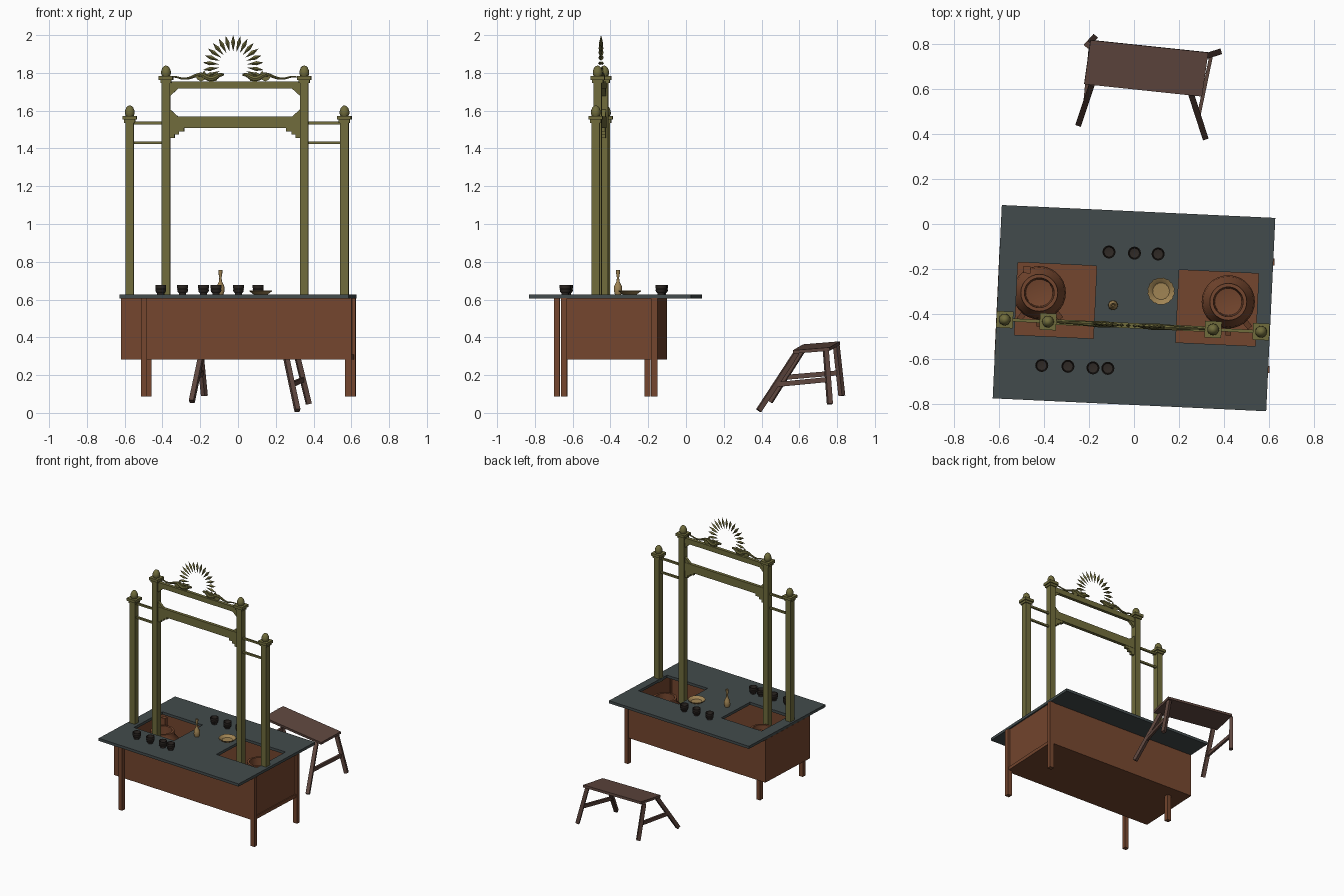
import bpy, bmesh, math
from mathutils import Matrix, Vector

if "Cube" in bpy.data.objects:
    bpy.data.objects.remove(bpy.data.objects["Cube"])


def material(name, rgb):
    m = bpy.data.materials.new(name)
    lin = [((c / 255 + 0.055) / 1.055) ** 2.4 for c in rgb]
    m.diffuse_color = (*lin, 1)
    m.use_nodes = True
    m.node_tree.nodes["Principled BSDF"].inputs["Base Color"].default_value = m.diffuse_color
    return m


OLIVE = material("olive paint", (112, 108, 60))
BROWN = material("red brown wood", (116, 70, 46))
SLATE = material("slate top", (66, 75, 76))
DARK = material("dark glaze", (48, 42, 38))
TAN = material("tan ceramic", (160, 132, 84))
STOOL = material("stool wood", (94, 70, 62))

# the table and its frame are turned slightly on the ground
TABLE = Matrix.Translation((0, -0.373, 0)) @ Matrix.Rotation(math.radians(-2.7), 4, 'Z')
WORLD = Matrix.Identity(4)


def finish(name, bm, mat, mtx=WORLD, smooth=False):
    bmesh.ops.recalc_face_normals(bm, faces=bm.faces)
    me = bpy.data.meshes.new(name)
    bm.to_mesh(me)
    bm.free()
    me.materials.append(mat)
    ob = bpy.data.objects.new(name, me)
    bpy.context.collection.objects.link(ob)
    ob.matrix_world = mtx
    if smooth:
        bpy.ops.object.select_all(action='DESELECT')
        ob.select_set(True)
        bpy.context.view_layer.objects.active = ob
        bpy.ops.object.shade_smooth_by_angle(angle=math.radians(40))
    return ob


def add_box(bm, x0, x1, y0, y1, z0, z1):
    m = Matrix.Translation(((x0 + x1) / 2, (y0 + y1) / 2, (z0 + z1) / 2)) @ \
        Matrix.Diagonal((x1 - x0, y1 - y0, z1 - z0, 1))
    bmesh.ops.create_cube(bm, size=1, matrix=m)


def boxes(name, mat, dims, mtx=TABLE):
    bm = bmesh.new()
    for d in dims:
        add_box(bm, *d)
    return finish(name, bm, mat, mtx)


def prism(name, mat, pts, y, t, mtx=TABLE):
    """Extrude an x-z outline to thickness t."""
    bm = bmesh.new()
    f = bm.faces.new([bm.verts.new((x, y - t / 2, z)) for x, z in pts])
    r = bmesh.ops.extrude_face_region(bm, geom=[f])
    bmesh.ops.translate(bm, vec=(0, t, 0), verts=[v for v in r['geom'] if isinstance(v, bmesh.types.BMVert)])
    return finish(name, bm, mat, mtx)


def lathe(name, mat, profile, loc, n=20, mtx=WORLD, wave=0):
    bm = bmesh.new()
    rings = []
    for r, z in profile:
        if r == 0:
            rings.append([bm.verts.new((0, 0, z))] * n)
        else:
            rings.append([bm.verts.new(((r + wave * r * (i % 2)) * math.cos(i * math.tau / n),
                                        (r + wave * r * (i % 2)) * math.sin(i * math.tau / n), z))
                          for i in range(n)])
    for a, b in zip(rings, rings[1:]):
        for i in range(n):
            vs = list(dict.fromkeys([a[i], a[(i + 1) % n], b[(i + 1) % n], b[i]]))
            if len(vs) > 2:
                bm.faces.new(vs)
    return finish(name, bm, mat, mtx @ Matrix.Translation(loc), True)


def stick(bm, a, b, w, d):
    a, b = Vector(a), Vector(b)
    m = Matrix.Translation((a + b) / 2) @ (b - a).to_track_quat('Z', 'Y').to_matrix().to_4x4() @ \
        Matrix.Diagonal((w, d, (b - a).length, 1))
    bmesh.ops.create_cube(bm, size=1, matrix=m)


# table top with two wells
xs, ys = [-0.607, -0.524, -0.174, 0.192, 0.545, 0.607], [-0.429, -0.143, 0.179, 0.429]
bm = bmesh.new()
grid = [[bm.verts.new((x, y, 0.626)) for y in ys] for x in xs]
for i in range(5):
    for j in range(3):
        if (i, j) not in ((1, 1), (3, 1)):
            bm.faces.new((grid[i][j], grid[i + 1][j], grid[i + 1][j + 1], grid[i][j + 1]))
r = bmesh.ops.extrude_face_region(bm, geom=bm.faces[:])
bmesh.ops.translate(bm, vec=(0, 0, -0.02), verts=[v for v in r['geom'] if isinstance(v, bmesh.types.BMVert)])
finish("table_top", bm, SLATE, TABLE)

# hollow cabinet under the top
boxes("cabinet", BROWN, [
    (-0.608, 0.600, -0.255, -0.243, 0.283, 0.606), (-0.608, 0.600, 0.233, 0.245, 0.283, 0.606),
    (-0.608, -0.596, -0.243, 0.233, 0.283, 0.606), (0.585, 0.597, -0.243, 0.233, 0.283, 0.606),
    (-0.596, 0.585, -0.243, 0.233, 0.283, 0.295), (0.59, 0.604, -0.23, 0.22, 0.283, 0.308)])
for nm, x0, x1, y0, y1 in (("front_right_leg", 0.580, 0.613, -0.259, -0.228), ("back_right_leg", 0.580, 0.613, 0.218, 0.250),
                           ("front_left_leg", -0.498, -0.466, -0.349, -0.318), ("back_left_leg", -0.498, -0.466, 0.132, 0.163)):
    boxes(nm, BROWN, [(x0, x1, y0, y1, 0.087, 0.607)])

# clay stoves in the wells
for side, cx, cy in (("left", -0.42, -0.305), ("right", 0.418, -0.345)):
    lathe(side + "_stove", BROWN, [(0, 0.296), (0.085, 0.296), (0.10, 0.36), (0.118, 0.46), (0.112, 0.50), (0.085, 0.53),
                                   (0.082, 0.565), (0.066, 0.565), (0.064, 0.50), (0.06, 0.42), (0, 0.41)], (cx, cy, 0), 28)
    bm = bmesh.new()
    for deg in (-127, -90, -50):
        a = math.radians(deg)
        d = Vector((math.cos(a), math.sin(a), 0))
        c = Vector((cx, cy, 0))
        stick(bm, c + d * 0.09 + Vector((0, 0, 0.44)), c + d * 0.145 + Vector((0, 0, 0.42)), 0.025, 0.03)
    finish(side + "_stove_lugs", bm, BROWN)

# posts with caps and domes
Y = -0.078
posts = (("outer_left", -0.570, 1.548, 0.60), ("inner_left", -0.378, 1.759, 0.295),
         ("inner_right", 0.355, 1.759, 0.295), ("outer_right", 0.568, 1.548, 0.60))
for nm, x, z, z0 in posts:
    boxes(nm + "_post", OLIVE, [(x - .022, x + .022, Y - .022, Y + .022, z0, z),
                                (x - .029, x + .029, Y - .029, Y + .029, z - .012, z + .004),
                                (x - .037, x + .037, Y - .037, Y + .037, z + .004, z + .024)])
    lathe(nm + "_dome", OLIVE, [(0, 0), (.021, 0), (.026, .012), (.0255, .026), (.019, .044), (.01, .053), (0, .056)],
          (x, Y, z + .024), 16, TABLE)

# rails, beams, corner blocks and stepped brackets
for nm, x0, x1 in (("left", -0.57, -0.378), ("right", 0.355, 0.568)):
    boxes(nm + "_rails", OLIVE, [(x0, x1, Y - .007, Y + .007, z - .007, z + .007) for z in (1.43, 1.535)])
MID = -0.0115
boxes("upper_beam", OLIVE, [(-0.36, 0.337, Y - .012, Y + .012, 1.717, 1.755)])
boxes("lower_beam", OLIVE, [(-0.36, 0.337, Y - .012, Y + .012, 1.508, 1.568)])
for nm, s in (("left", -1), ("right", 1)):
    e = MID + s * 0.348
    for lv, z, dz in (("top", 1.72, -0.045), ("bottom", 1.565, 0.045)):
        prism(f"{nm}_{lv}_corner", OLIVE, [(e, z), (e - s * .05, z), (e, z + dz)], Y, 0.02)
    step = [(0, 1.51), (.078, 1.51), (.078, 1.49), (.05, 1.49), (.05, 1.474), (.028, 1.474), (.028, 1.456), (0, 1.456)]
    prism(nm + "_bracket", OLIVE, [(e - s * x, z) for x, z in step], Y, 0.02)

# serpents on the crest: tapered tubes with fins
SUN = -0.022
for nm, s in (("left", -1), ("right", 1)):
    cu = bpy.data.curves.new(nm, 'CURVE')
    cu.dimensions, cu.bevel_depth, cu.bevel_resolution, cu.use_fill_caps = '3D', 0.011, 2, True
    path = [(.34, 1.778, .3), (.31, 1.782, .4), (.27, 1.768, .5), (.23, 1.772, .6), (.195, 1.788, .8), (.165, 1.792, 1.1),
            (.14, 1.775, 1.3), (.115, 1.768, 1.4), (.09, 1.778, 1.2), (.07, 1.792, .9), (.05, 1.79, .6)]
    sp = cu.splines.new('NURBS')
    sp.points.add(len(path) - 1)
    sp.use_endpoint_u, sp.order_u = True, 3
    for p, (x, z, rad) in zip(sp.points, path):
        p.co, p.radius = (SUN + s * x, Y, z, 1), rad
    tmp = bpy.data.objects.new(nm, cu)
    bpy.context.collection.objects.link(tmp)
    me = bpy.data.meshes.new_from_object(tmp.evaluated_get(bpy.context.evaluated_depsgraph_get()))
    bpy.data.objects.remove(tmp)
    bm = bmesh.new()
    bm.from_mesh(me)
    bpy.data.meshes.remove(me)
    finish(nm + "_serpent", bm, OLIVE, TABLE, True)
    fins = [(.19, 1.765), (.20, 1.785), (.165, 1.79), (.155, 1.812), (.14, 1.793), (.12, 1.805), (.11, 1.787),
            (.085, 1.805), (.075, 1.787), (.09, 1.758), (.12, 1.753), (.15, 1.765), (.17, 1.755)]
    prism(nm + "_serpent_fins", OLIVE, [(SUN + s * x, z) for x, z in fins], Y, 0.012)

# sunburst of leaf shaped rays
bm = bmesh.new()
for i in range(17):
    a = math.radians(-22 + i * 224 / 16)
    d, p = Vector((math.cos(a), 0, math.sin(a))), Vector((-math.sin(a), 0, math.cos(a)))
    c = Vector((SUN, Y, 1.838))
    tip, root = bm.verts.new(c + d * 0.162), bm.verts.new(c + d * 0.075)
    mid = [bm.verts.new(c + d * 0.125 + v) for v in (p * .011, Vector((0, .009, 0)), p * -.011, Vector((0, -.009, 0)))]
    for k in range(4):
        bm.faces.new((tip, mid[k], mid[(k + 1) % 4]))
        bm.faces.new((root, mid[(k + 1) % 4], mid[k]))
finish("sunburst", bm, OLIVE, TABLE)

# cups
cups = [(-.111, -.124), (.002, -.129), (.107, -.133), (-.409, -.627), (-.293, -.631), (-.182, -.638), (-.116, -.64)]
for i, (x, y) in enumerate(cups):
    lathe(f"cup_{i + 1}", DARK, [(0, 0), (.019, 0), (.019, .008), (.026, .014), (.029, .026), (.026, .03), (.029, .034),
                                 (.029, .05), (.025, .05), (.022, .02), (0, .016)], (x, y, 0.626), 16)

# scalloped dish and bottle
lathe("dish", TAN, [(0, 0), (.035, 0), (.058, .018), (.058, .022), (.046, .015), (.036, .006), (0, .005)],
      (0.12, -0.298, 0.626), 32, wave=0.05)
lathe("bottle", TAN, [(0, 0), (.016, 0), (.022, .02), (.02, .045), (.008, .07), (.006, .09), (.009, .105), (.011, .13),
                      (.007, .13), (.004, .10), (0, .10)], (-0.093, -0.36, 0.626), 16)

# stool, tipped and splayed: seat then legs with side stretchers
u, v = Vector((.522, -.055, -.032)), Vector((.028, .195, .016))
n = u.cross(v).normalized()
bm = bmesh.new()
add_box(bm, -.5, .5, -.5, .5, -.018, 0)
seat = Matrix.Translation((0.0545, 0.69, 0.355)) @ Matrix((u, v, n)).transposed().to_4x4()
bmesh.ops.transform(bm, matrix=seat, verts=bm.verts)
finish("stool_seat", bm, STOOL)
legs = {"front_left": ((-.185, .625, .345), (-.245, .445, .06)), "front_right": ((.25, .585, .318), (.315, .385, .012)),
        "back_left": ((-.205, .795, .362), (-.178, .825, .09)), "back_right": ((.305, .74, .335), (.375, .762, .047))}
for nm, (a, b) in legs.items():
    bm = bmesh.new()
    stick(bm, a, b, 0.026, 0.026)
    finish("stool_" + nm + "_leg", bm, STOOL)
for side in ("left", "right"):
    bm = bmesh.new()
    ends = [Vector(a).lerp(Vector(b), 0.55) for a, b in (legs["front_" + side], legs["back_" + side])]
    stick(bm, *ends, 0.016, 0.026)
    finish("stool_" + side + "_stretcher", bm, STOOL)
